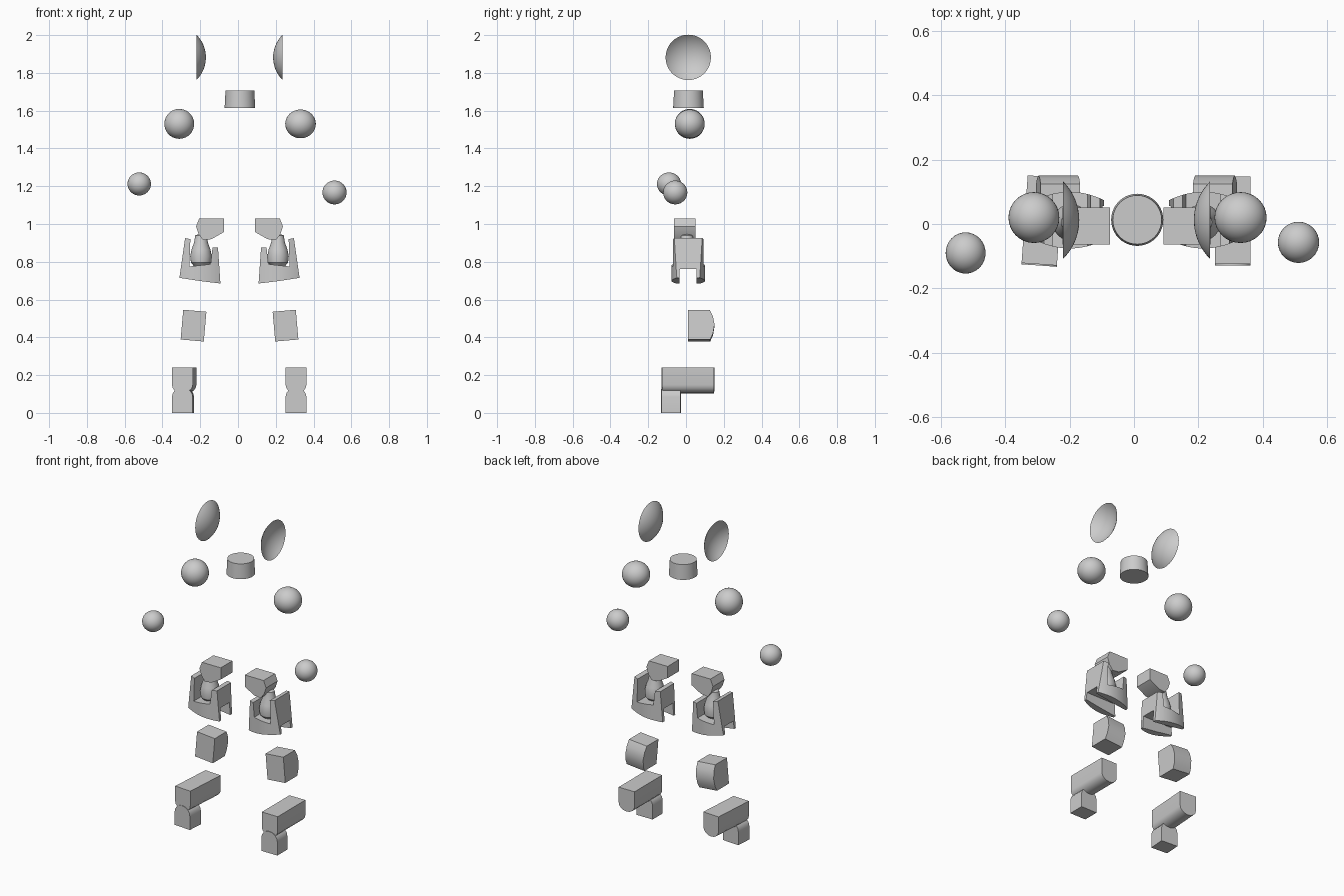
import bpy, bmesh, math
from mathutils import Matrix, Vector

if "Cube" in bpy.data.objects:
    bpy.data.objects.remove(bpy.data.objects["Cube"])

CX = 0.008  # mirror plane of the figure


def finish(name, bm, recalc=True, angle=35):
    if recalc:
        bmesh.ops.recalc_face_normals(bm, faces=bm.faces)
    me = bpy.data.meshes.new(name)
    bm.to_mesh(me)
    bm.free()
    return add(name, me, angle)


def add(name, me, angle=35):
    ob = bpy.data.objects.new(name, me)
    bpy.context.collection.objects.link(ob)
    bpy.ops.object.select_all(action='DESELECT')
    ob.select_set(True)
    bpy.context.view_layer.objects.active = ob
    bpy.ops.object.shade_smooth_by_angle(angle=math.radians(angle))
    return ob


def mirrored(ob, name):
    me = ob.data.copy()
    me.transform(Matrix.Translation((2 * CX, 0, 0)) @ Matrix.Scale(-1, 4, (1, 0, 0)))
    me.flip_normals()
    return add(name, me)


def prism(name, profile, axis, lo, hi, matrix=None):
    place = {'x': lambda u, v, d: (d, u, v),
             'y': lambda u, v, d: (u, d, v),
             'z': lambda u, v, d: (u, v, d)}[axis]
    bm = bmesh.new()
    a = [bm.verts.new(place(u, v, lo)) for u, v in profile]
    b = [bm.verts.new(place(u, v, hi)) for u, v in profile]
    bm.faces.new(a)
    bm.faces.new(b)
    n = len(a)
    for i in range(n):
        bm.faces.new((a[i], a[(i + 1) % n], b[(i + 1) % n], b[i]))
    if matrix:
        bm.transform(matrix)
    return finish(name, bm)


def lathe(name, profile, loc, axis='z', steps=40, recalc=True):
    """Spin (radius, height) points around an axis."""
    bm = bmesh.new()
    vs = [bm.verts.new((r, 0, h)) for r, h in profile]
    es = [bm.edges.new(p) for p in zip(vs, vs[1:])]
    bmesh.ops.spin(bm, geom=vs + es, cent=(0, 0, 0), axis=(0, 0, 1),
                   angle=math.tau, steps=steps)
    bmesh.ops.remove_doubles(bm, verts=bm.verts, dist=1e-5)
    if axis == 'x':
        bm.transform(Matrix.Rotation(math.pi / 2, 4, 'Y'))
    bm.transform(Matrix.Translation(loc))
    return finish(name, bm, recalc)


def ball(name, loc, size):
    bm = bmesh.new()
    bmesh.ops.create_uvsphere(bm, u_segments=32, v_segments=20, radius=1)
    bm.transform(Matrix.Translation(loc) @ Matrix.Diagonal((*size, 1)))
    return finish(name, bm)


def tilt(p, angle, axis):
    return (Matrix.Translation(p) @ Matrix.Rotation(math.radians(angle), 4, axis)
            @ Matrix.Translation(-Vector(p)))


# Ear discs: open shallow caps bulging inwards
R = 0.169
amax = math.asin(0.12 / R)
cap = [(R * math.sin(amax * i / 10), R * math.cos(amax * i / 10)) for i in range(11)]
ear = lathe("left_ear_disc", cap, (-0.17 - R, 0.012, 1.882), 'x')
mirrored(ear, "right_ear_disc")

# Neck
lathe("neck", [(0, 1.615), (0.081, 1.615), (0.076, 1.708), (0, 1.708)], (0.01, 0.013, 0))

# Shoulder and elbow joints
ball("left_shoulder", (-0.311, 0.02, 1.53), (0.079, 0.079, 0.079))
ball("right_shoulder", (0.331, 0.02, 1.53), (0.081, 0.079, 0.076))
ball("left_elbow", (-0.523, -0.09, 1.212), (0.062, 0.064, 0.061))
ball("right_elbow", (0.511, -0.057, 1.167), (0.064, 0.064, 0.063))

# Hip block and joint stem
hip = prism("left_hip_block",
            [(-0.075, 1.03), (-0.205, 1.03), (-0.222, 0.988), (-0.208, 0.945),
             (-0.185, 0.915), (-0.14, 0.92), (-0.075, 0.957)], 'y', -0.063, 0.051)
mirrored(hip, "right_hip_block")
stem = [(0, 0.77), (0.035, 0.775), (0.053, 0.795), (0.057, 0.83), (0.05, 0.865),
        (0.037, 0.9), (0.03, 0.94), (0, 0.95)]
stem_ob = lathe("left_hip_joint", stem, (-0.196, 0.005, 0), steps=24)
mirrored(stem_ob, "right_hip_joint")

# Thigh saddle: front outline trimmed by a bowed plan, with an arch cut sideways
saddle = prism("saddle_outline",
               [(-0.28, 0.925), (-0.252, 0.92), (-0.258, 0.775), (-0.145, 0.787),
                (-0.135, 0.875), (-0.106, 0.875), (-0.093, 0.685), (-0.2, 0.698),
                (-0.31, 0.715)], 'y', -0.2, 0.2)
half = [(-0.2 + 0.115 * t / 8, 0.088 - 0.03 * (t / 8) ** 2) for t in range(-8, 9)]
plan = [(x, 0.012 + y) for x, y in half] + [(x, 0.012 - y) for x, y in reversed(half)]
plan_ob = prism("plan_cutter", plan, 'z', 0.5, 1.1)
arch = prism("arch_cutter", [(-0.036, 0.6), (0.058, 0.6), (0.055, 0.762), (-0.033, 0.762)],
             'x', -0.5, 0.0)
for cutter, op in ((plan_ob, 'INTERSECT'), (arch, 'DIFFERENCE')):
    cutter.hide_render = True
    mod = saddle.modifiers.new(op, 'BOOLEAN')
    mod.operation = op
    mod.object = cutter
deps = bpy.context.evaluated_depsgraph_get()
cut_mesh = bpy.data.meshes.new_from_object(saddle.evaluated_get(deps))
for ob in (saddle, plan_ob, arch):
    bpy.data.objects.remove(ob)
thigh = add("left_thigh_saddle", cut_mesh)
mirrored(thigh, "right_thigh_saddle")

# Knees: flat front, bowed back
knee = prism("left_knee",
             [(0.01, 0.383), (0.128, 0.383), (0.143, 0.415), (0.151, 0.462),
              (0.143, 0.505), (0.125, 0.541), (0.01, 0.541)],
             'x', -0.297, -0.174, tilt((-0.236, 0, 0.462), 5, 'Y'))
mirrored(knee, "right_knee")

# Feet: long bar with rounded underside, on a small block with a domed top
def foot(side, x, yaw):
    w = 0.055
    rot = tilt((x, -0.12, 0), yaw, 'Z')
    arc = [(x + w * math.cos(a), 0.148 + 0.045 * math.sin(a))
           for a in (math.pi + math.pi * i / 8 for i in range(9))]
    prism(side + "_foot_bar", [(x + w, 0.241), (x - w, 0.241)] + arc,
          'y', -0.125, 0.148, rot)
    dome = [(x + w * math.cos(a), 0.085 + 0.05 * math.sin(a))
            for a in (math.pi * i / 8 for i in range(9))]
    prism(side + "_foot_block", [(x - w, 0), (x + w, 0)] + dome,
          'y', -0.129, -0.03, rot)


foot("left", -0.294, -4)
foot("right", 0.307, 0)
